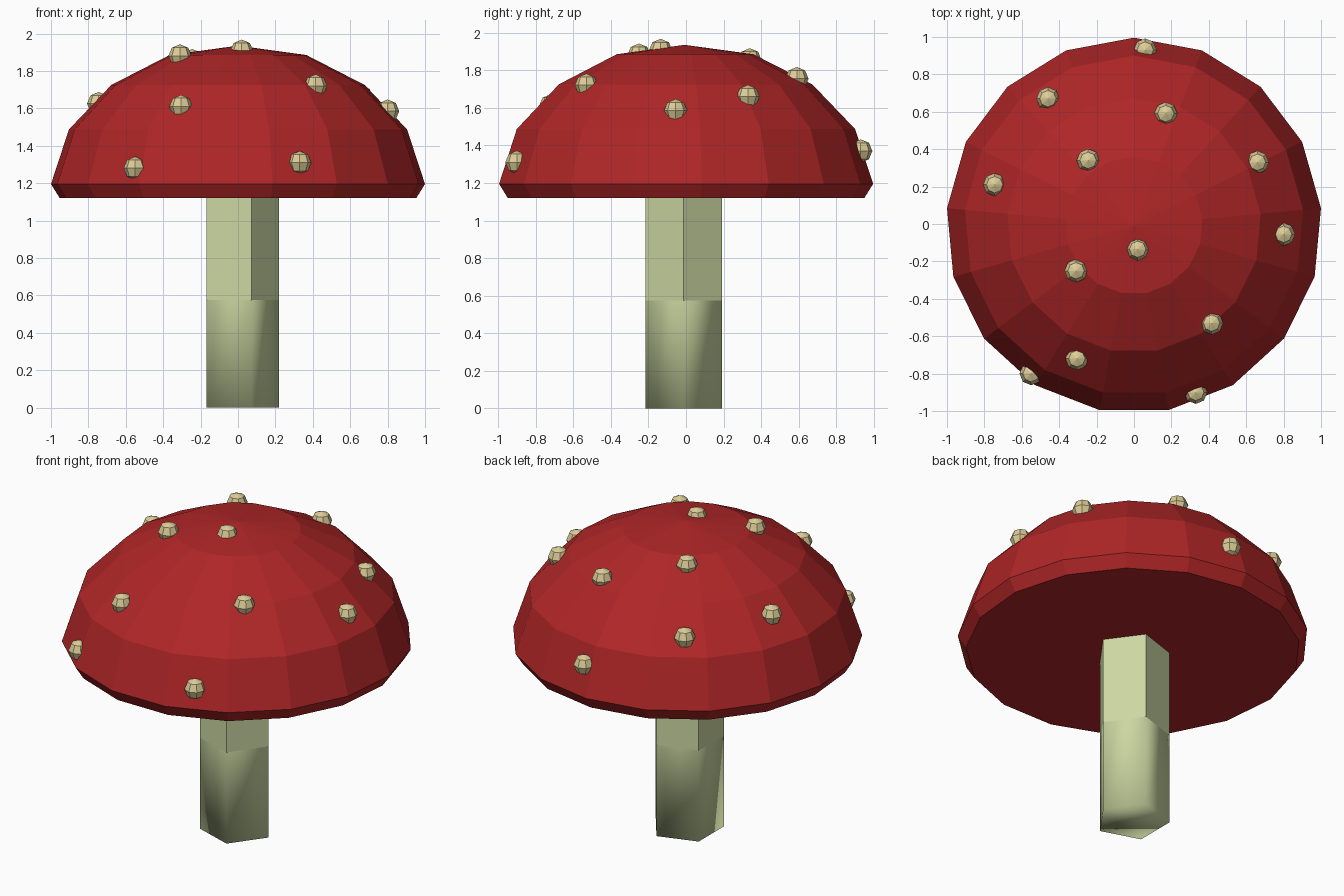
import bpy, bmesh, math
from mathutils import Matrix

cube = bpy.data.objects.get("Cube")
if cube:
    bpy.data.objects.remove(cube, do_unlink=True)


def material(name, rgb):
    mat = bpy.data.materials.new(name)
    mat.use_nodes = True
    mat.diffuse_color = (*rgb, 1)
    mat.node_tree.nodes["Principled BSDF"].inputs["Base Color"].default_value = (*rgb, 1)
    return mat


def add_object(name, bm, mat):
    bmesh.ops.recalc_face_normals(bm, faces=bm.faces)
    mesh = bpy.data.meshes.new(name)
    bm.to_mesh(mesh)
    bm.free()
    mesh.materials.append(mat)
    obj = bpy.data.objects.new(name, mesh)
    bpy.context.collection.objects.link(obj)
    return obj


def lathe(profile, sides, start, centre):
    """Stack rings of (radius, height); a zero radius closes to a point."""
    bm = bmesh.new()
    rings = []
    for radius, z in profile:
        count = sides if radius else 1
        rings.append([bm.verts.new((
            centre[0] + radius * math.cos(start + math.tau * i / sides),
            centre[1] + radius * math.sin(start + math.tau * i / sides), z))
            for i in range(count)])
    for low, high in zip(rings, rings[1:]):
        for i in range(sides):
            j = (i + 1) % sides
            if len(high) == 1:
                bm.faces.new((low[i], low[j], high[0]))
            else:
                bm.faces.new((low[i], low[j], high[j], high[i]))
    for ring in (rings[0], rings[-1]):
        if len(ring) > 1:
            bm.faces.new(ring)
    return bm


red = material("cap red", (0.43, 0.019, 0.020))
green = material("stem pale green", (0.60, 0.68, 0.36))
cream = material("spot cream", (0.72, 0.61, 0.31))

# Faceted domed cap with a bevelled rim and flat underside
cap_profile = [(0.957, 1.12), (1.004, 1.195), (0.908, 1.487),
               (0.68, 1.725), (0.367, 1.885), (0, 1.935)]
add_object("cap", lathe(cap_profile, 17, math.pi / 2, (0, -0.008)), red)

# Five-sided stem: smooth lower half, flat upper half
stem = lathe([(0.215, 0), (0.215, 0.575), (0.215, 1.15)], 5, 0, (0.005, -0.012))
for face in stem.faces:
    face.smooth = face.calc_center_median().z < 0.5
add_object("stem", stem, green)

# Small faceted spots scattered over the cap
spots = [(0.06, 0.93, 1.37), (-0.46, 0.67, 1.58), (0.17, 0.59, 1.755),
         (-0.245, 0.34, 1.855), (0.66, 0.33, 1.66), (-0.745, 0.21, 1.625),
         (0.80, -0.055, 1.585), (0.02, -0.135, 1.905), (-0.31, -0.25, 1.88),
         (0.415, -0.53, 1.72), (-0.305, -0.72, 1.61), (-0.55, -0.80, 1.28),
         (0.33, -0.90, 1.31)]
for number, place in enumerate(spots, 1):
    bm = bmesh.new()
    bmesh.ops.create_uvsphere(bm, u_segments=8, v_segments=4, radius=0.062,
                              matrix=Matrix.Translation(place))
    add_object(f"spot_{number}", bm, cream)
